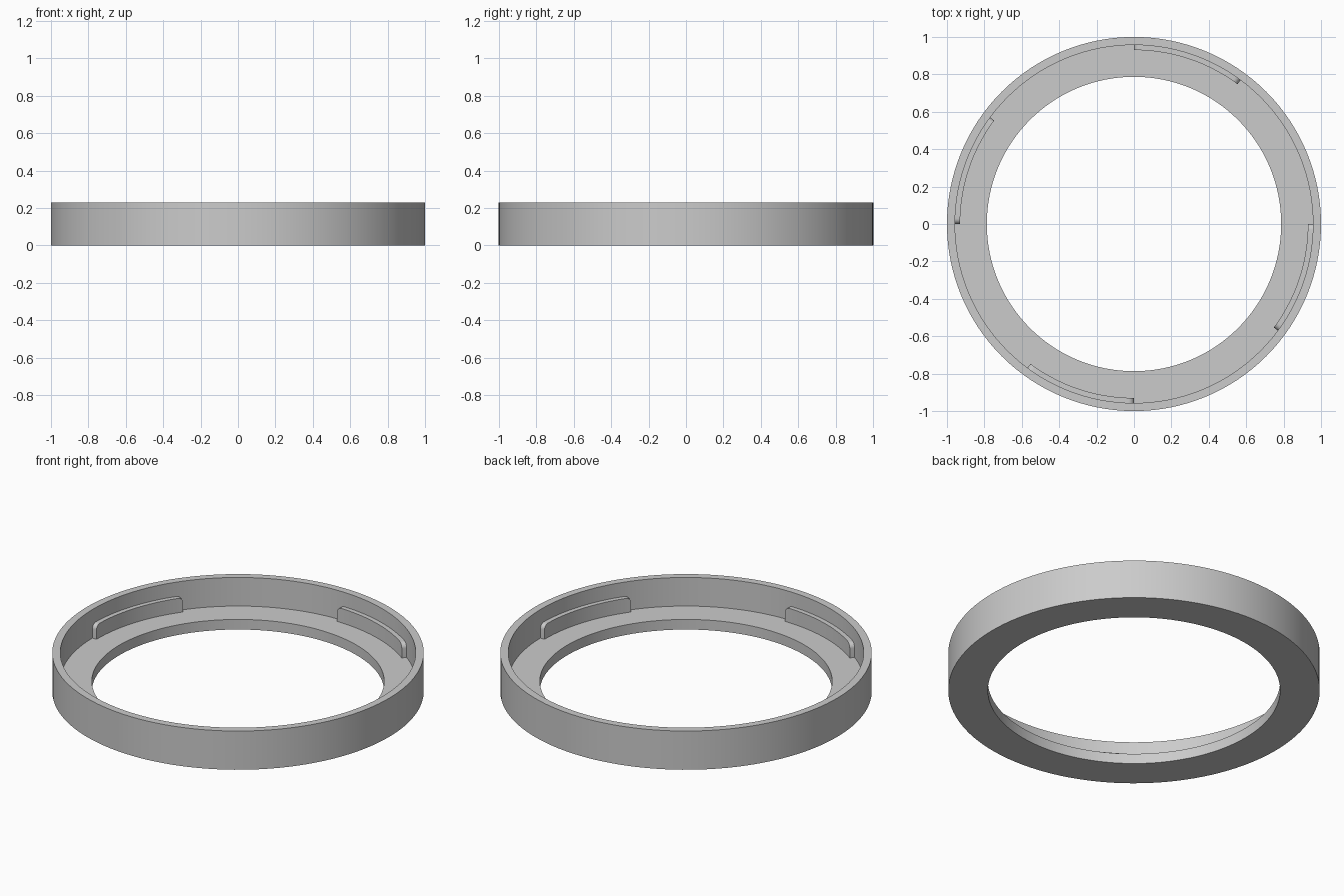
import bpy, bmesh
from math import sin, cos, pi, radians

if "Cube" in bpy.data.objects:
    bpy.data.objects.remove(bpy.data.objects["Cube"], do_unlink=True)

grey = bpy.data.materials.new("plain grey")
grey.use_nodes = True
colour = (0.6, 0.6, 0.6, 1)
grey.diffuse_color = colour
grey.node_tree.nodes["Principled BSDF"].inputs["Base Color"].default_value = colour

OUTER, WALL, HOLE, TAB = 1.0, 0.957, 0.787, 0.93
HEIGHT, FLOOR, TAB_TOP, ROUND = 0.23, 0.06, 0.145, 0.03
SEGMENTS = 128


def sweep(name, sections, closed):
    """Skin a list of (angle, [(radius, z), ...]) sections around the z axis."""
    bm = bmesh.new()
    rings = [[bm.verts.new((r * cos(a), r * sin(a), z)) for r, z in pts]
             for a, pts in sections]
    pairs = list(zip(rings, rings[1:]))
    if closed:
        pairs.append((rings[-1], rings[0]))
    else:
        bm.faces.new(rings[0])
        bm.faces.new(rings[-1])
    for a, b in pairs:
        for i in range(len(a)):
            j = (i + 1) % len(a)
            bm.faces.new((a[i], a[j], b[j], b[i]))
    bmesh.ops.recalc_face_normals(bm, faces=bm.faces)
    mesh = bpy.data.meshes.new(name)
    bm.to_mesh(mesh)
    bm.free()
    mesh.materials.append(grey)
    obj = bpy.data.objects.new(name, mesh)
    bpy.context.collection.objects.link(obj)
    bpy.ops.object.select_all(action="DESELECT")
    bpy.context.view_layer.objects.active = obj
    obj.select_set(True)
    bpy.ops.object.shade_smooth_by_angle(angle=radians(30))
    return obj


# Ring with a raised outer wall and a flat inner flange
profile = [(HOLE, 0), (OUTER, 0), (OUTER, HEIGHT),
           (WALL, HEIGHT), (WALL, FLOOR), (HOLE, FLOOR)]
sweep("ring_body", [(2 * pi * i / SEGMENTS, profile) for i in range(SEGMENTS)], True)

# Four locking tabs inside the wall, with rounded upper corners
span = radians(36.5)
corner = ROUND / TAB
steps = [(corner * (1 - cos(t)), TAB_TOP - ROUND * (1 - sin(t)))
         for t in (pi / 2 * k / 6 for k in range(7))]
heights = steps + [(corner + (span - 2 * corner) * k / 12, TAB_TOP) for k in range(1, 12)]
heights += [(span - a, z) for a, z in reversed(steps)]
for n in range(4):
    start = pi / 2 * n
    sections = [(start - a, [(TAB, FLOOR - 0.005), (WALL + 0.005, FLOOR - 0.005),
                             (WALL + 0.005, z), (TAB, z)]) for a, z in heights]
    sweep(f"locking_tab_{n + 1}", sections, False)
